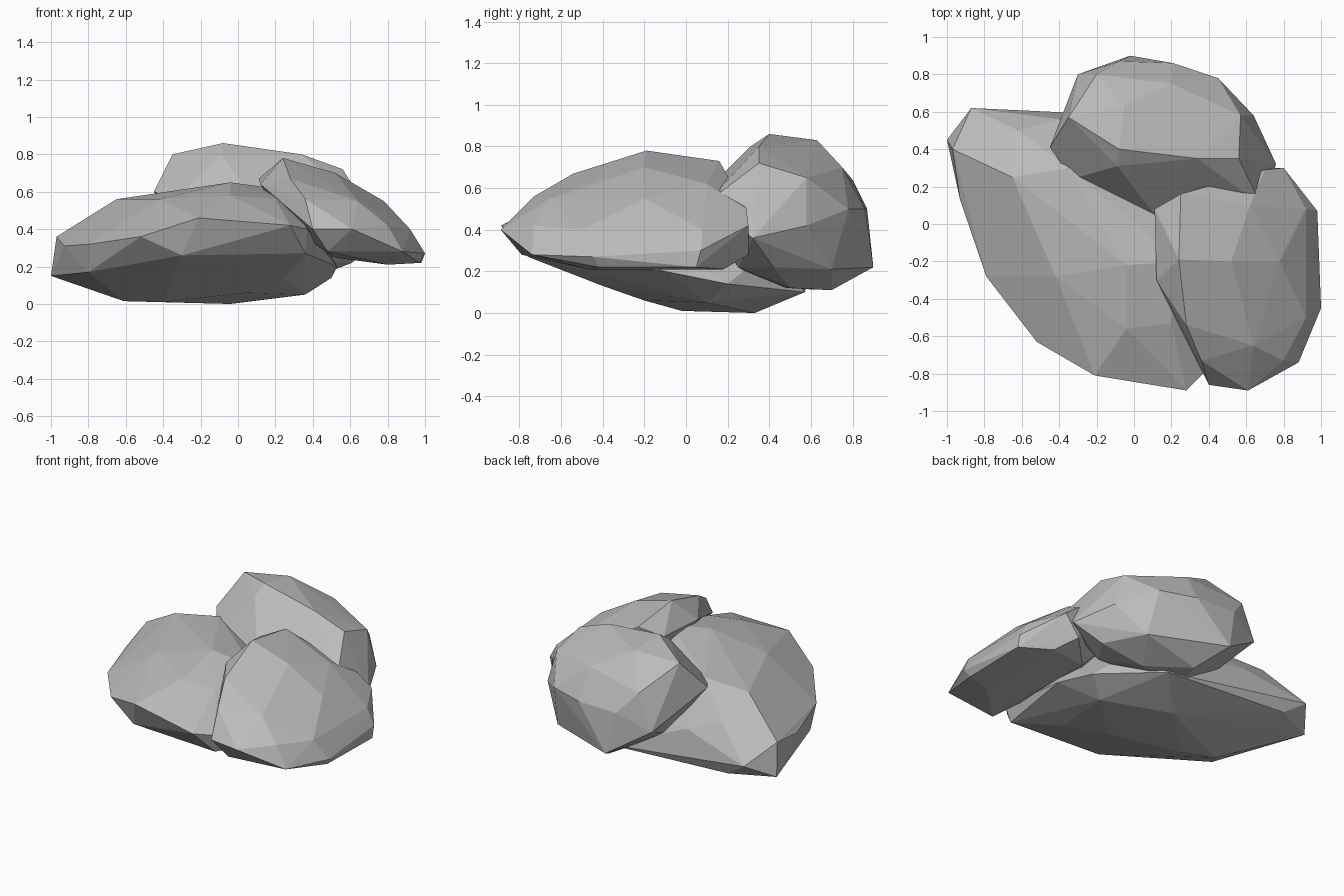
import bpy
import bmesh

# Remove the default cube only
default_cube = bpy.data.objects.get("Cube")
if default_cube:
    bpy.data.objects.remove(default_cube, do_unlink=True)


def make_material(name, colour):
    material = bpy.data.materials.new(name)
    material.use_nodes = True
    material.diffuse_color = colour
    material.node_tree.nodes["Principled BSDF"].inputs["Base Color"].default_value = colour
    return material


def make_boulder(name, material, crown, girdle, base):
    """Chisel a faceted stone as the convex skin around three bands of corners."""
    bm = bmesh.new()
    for corner in crown + girdle + base:
        bm.verts.new(corner)
    hull = bmesh.ops.convex_hull(bm, input=bm.verts[:])
    # Drop any corner that ended up inside the stone
    buried = {g for g in hull["geom_interior"] + hull["geom_unused"]
              if isinstance(g, bmesh.types.BMVert)}
    bmesh.ops.delete(bm, geom=list(buried), context="VERTS")
    bmesh.ops.recalc_face_normals(bm, faces=bm.faces[:])
    for face in bm.faces:
        face.smooth = False
    mesh = bpy.data.meshes.new(name)
    bm.to_mesh(mesh)
    bm.free()
    mesh.materials.append(material)
    boulder = bpy.data.objects.new(name, mesh)
    bpy.context.collection.objects.link(boulder)
    return boulder


stone_grey = make_material("stone grey", (.5, .5, .5, 1))

# Wide flat stone lying on the ground
make_boulder(
    "base_boulder", stone_grey,
    crown=[(-.65, .25, .56), (-.35, .3, .6), (-.04, -.22, .65), (.25, -.2, .61),
           (-.42, -.28, .56), (-.04, -.56, .58), (.2, -.53, .56), (-.62, .5, .45)],
    girdle=[(-.97, .4, .36), (-.87, .62, .25), (-.4, .56, .36), (-.93, .13, .31),
            (-.79, -.28, .32), (-.52, -.63, .36), (-.21, -.81, .46),
            (.28, -.89, .42), (.37, -.8, .4), (.42, -.2, .4), (.3, .4, .3)],
    base=[(-1, .45, .15), (-.72, .58, .15), (-.61, .06, .015), (-.4, -.02, .01),
          (-.04, .33, 0), (.05, -.2, .06), (.36, .1, .05), (.5, .2, .14),
          (.53, -.1, .2), (.36, -.76, .27), (.24, -.4, .13), (.2, .57, .1),
          (-.3, -.7, .26), (-.8, -.2, .17)])

# Domed stone leaning on the back
make_boulder(
    "back_boulder", stone_grey,
    crown=[(-.35, .57, .8), (-.08, .4, .86), (-.09, .31, .8), (-.05, .63, .83),
           (.34, .35, .8), (.56, .35, .72), (.2, .75, .7), (.57, .58, .65),
           (-.2, .8, .64)],
    girdle=[(-.45, .41, .6), (-.33, .24, .56), (.11, .05, .54), (.68, .1, .53),
            (-.3, .8, .4), (-.08, .87, .5), (.21, .86, .5), (.45, .78, .5),
            (.64, .58, .42), (.76, .32, .36)],
    base=[(-.02, .9, .22), (.1, .7, .11), (0, .43, .12), (.35, .5, .12),
          (.48, .7, .21), (-.2, .5, .26), (.61, .42, .22), (.5, .25, .22)])

# Sloping stone leaning on the front left
make_boulder(
    "side_boulder", stone_grey,
    crown=[(.24, -.19, .78), (.25, .16, .73), (.11, .08, .67), (.12, -.3, .64),
           (.52, -.2, .7), (.28, -.54, .67), (.62, .1, .62), (.64, -.65, .55),
           (.36, -.73, .56), (.78, -.2, .55)],
    girdle=[(.3, -.65, .5), (.4, -.86, .4), (.61, -.89, .4), (.8, -.73, .42),
            (.92, -.5, .4), (.92, .08, .4), (.8, .3, .42), (.7, .29, .5),
            (.98, .07, .3)],
    base=[(.88, -.74, .28), (1, -.45, .27), (.98, .05, .22), (.97, -.42, .22),
          (.8, .18, .21), (.48, -.79, .28), (.8, -.47, .21), (.5, .1, .25),
          (.7, .3, .28), (.25, -.2, .42)])
